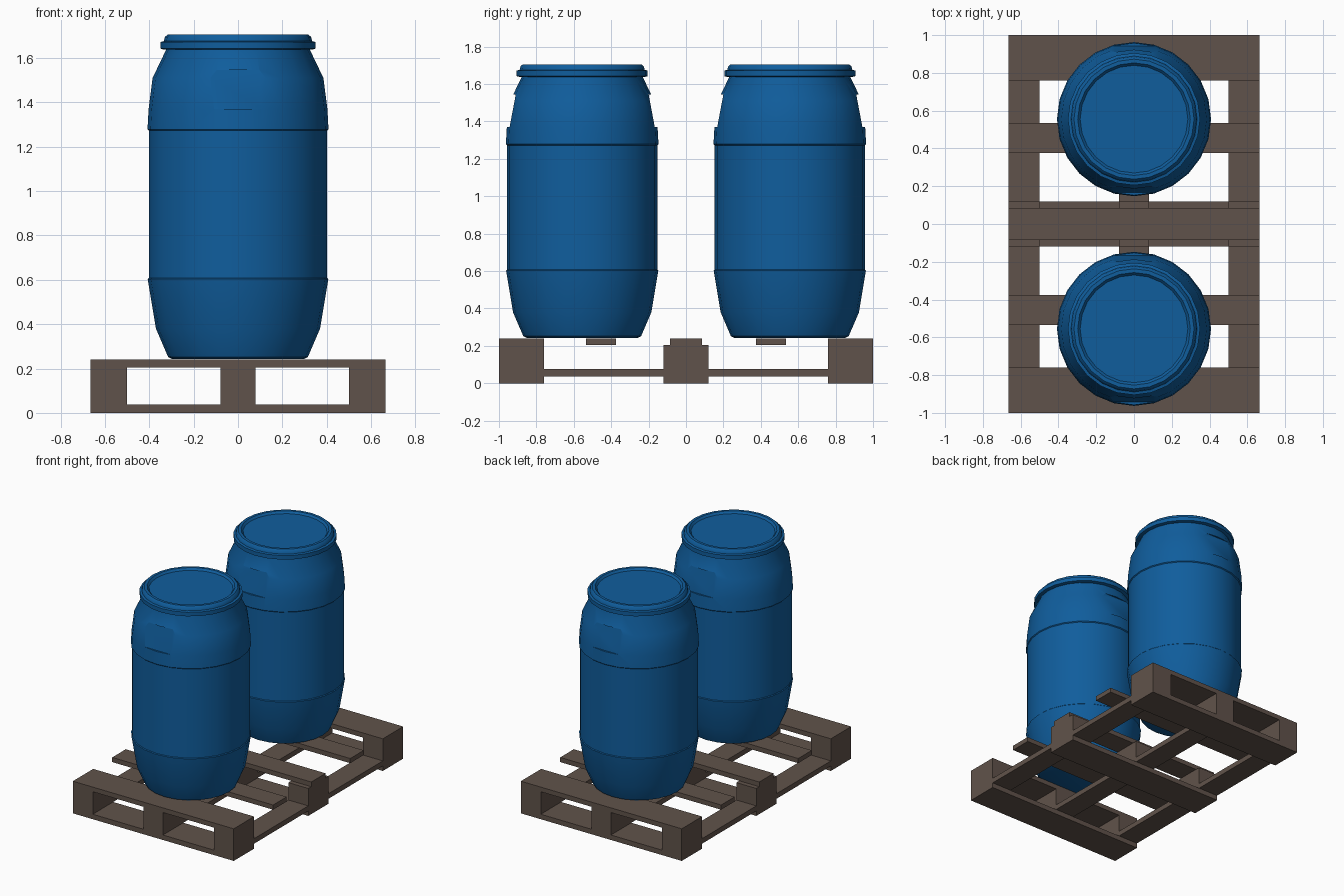
import bpy, bmesh, math

if "Cube" in bpy.data.objects:
    bpy.data.objects.remove(bpy.data.objects["Cube"])

SEG = 24


def material(name, rgb):
    m = bpy.data.materials.new(name)
    m.diffuse_color = (*rgb, 1)
    m.use_nodes = True
    m.node_tree.nodes["Principled BSDF"].inputs["Base Color"].default_value = m.diffuse_color
    return m


BLUE = material("barrel_blue", (0.005, 0.11, 0.335))
BROWN = material("pallet_brown", (0.118, 0.086, 0.069))


def finish(bm, name, mat, smooth=None):
    bmesh.ops.recalc_face_normals(bm, faces=bm.faces)
    me = bpy.data.meshes.new(name)
    bm.to_mesh(me)
    bm.free()
    me.materials.append(mat)
    ob = bpy.data.objects.new(name, me)
    bpy.context.collection.objects.link(ob)
    if smooth:
        select(ob)
        bpy.ops.object.shade_smooth_by_angle(angle=math.radians(smooth))
    return ob


def select(ob):
    bpy.ops.object.select_all(action='DESELECT')
    ob.select_set(True)
    bpy.context.view_layer.objects.active = ob


def box(name, x0, x1, y0, y1, z0, z1):
    bm = bmesh.new()
    bmesh.ops.create_cube(bm, size=1)
    for v in bm.verts:
        v.co = ((x0 + x1) / 2 + v.co.x * (x1 - x0),
                (y0 + y1) / 2 + v.co.y * (y1 - y0),
                (z0 + z1) / 2 + v.co.z * (z1 - z0))
    return finish(bm, name, BROWN)


def lathe(name, profile, cy, smooth=35):
    """Closed solid of revolution from (radius, z) pairs, capped at both ends."""
    bm = bmesh.new()
    rings = [[bm.verts.new((r * math.cos(2 * math.pi * i / SEG),
                            cy + r * math.sin(2 * math.pi * i / SEG), z))
              for i in range(SEG)] for r, z in profile]
    for a, b in zip(rings, rings[1:]):
        for i in range(SEG):
            j = (i + 1) % SEG
            bm.faces.new((a[i], a[j], b[j], b[i]))
    bm.faces.new(rings[0][::-1])
    bm.faces.new(rings[-1])
    return finish(bm, name, BLUE, smooth)


def handle_cutter(cy, s):
    """Trapezoid wedge that carves a handle recess, deepest at the top."""
    bm = bmesh.new()
    inner = [(-.142, .388, 1.37), (.142, .388, 1.37), (.125, .355, 1.545), (-.125, .355, 1.545)]
    a = [bm.verts.new((x, cy + s * y, z)) for x, y, z in inner]
    b = [bm.verts.new((x, cy + s * .5, z)) for x, y, z in inner]
    bm.faces.new(a)
    bm.faces.new(b)
    for i in range(4):
        j = (i + 1) % 4
        bm.faces.new((a[i], a[j], b[j], b[i]))
    ob = finish(bm, "handle_cutter", BLUE)
    ob.hide_render = True
    return ob


# Pallet: bottom boards, blocks and top boards in three rows
X = 0.665
columns = [("left", -X, -0.5), ("centre", -0.08, 0.08), ("right", 0.5, X)]
rows = [("front", -1, -0.76, -1, -0.76), ("middle", -0.12, 0.12, -0.085, 0.085),
        ("back", 0.76, 1, 0.76, 1)]
for row, y0, y1, t0, t1 in rows:
    box(row + "_bottom_board", -X, X, y0, y1, 0, 0.037)
    box(row + "_top_board", -X, X, t0, t1, 0.205, 0.24)
    for col, x0, x1 in columns:
        box(f"{row}_{col}_block", x0, x1, y0, y1, 0.037, 0.205)

# Runners between the rows, and the thin deck slats
for col, x0, x1 in columns:
    box(col + "_front_runner", x0, x1, -0.76, -0.12, 0.037, 0.075)
    box(col + "_back_runner", x0, x1, 0.12, 0.76, 0.037, 0.075)
box("front_slat", -X, X, -0.535, -0.375, 0.205, 0.24)
box("back_slat", -X, X, 0.375, 0.535, 0.205, 0.24)

# Barrels
BODY = [(.295, .242), (.315, .252), (.37, .38), (.407, .603), (.402, .608), (.402, 1.272),
        (.408, 1.278), (.403, 1.37), (.385, 1.51), (.325, 1.635), (.325, 1.65)]
LID = [(.335, 1.638), (.35, 1.642), (.35, 1.672), (.334, 1.676), (.33, 1.694), (.318, 1.705),
       (.298, 1.705), (.285, 1.69)]
for side, cy in (("front", -0.555), ("back", 0.555)):
    body = lathe(side + "_barrel", BODY, cy)
    for s in (-1, 1):
        cutter = handle_cutter(cy, s)
        mod = body.modifiers.new("recess", 'BOOLEAN')
        mod.operation = 'DIFFERENCE'
        mod.solver = 'EXACT'
        mod.object = cutter
        select(body)
        bpy.ops.object.modifier_move_to_index(modifier=mod.name, index=0)
        bpy.ops.object.modifier_apply(modifier=mod.name)
        bpy.data.objects.remove(cutter)
    select(body)
    bpy.ops.object.shade_smooth_by_angle(angle=math.radians(35))
    lathe(side + "_barrel_lid", LID, cy)
